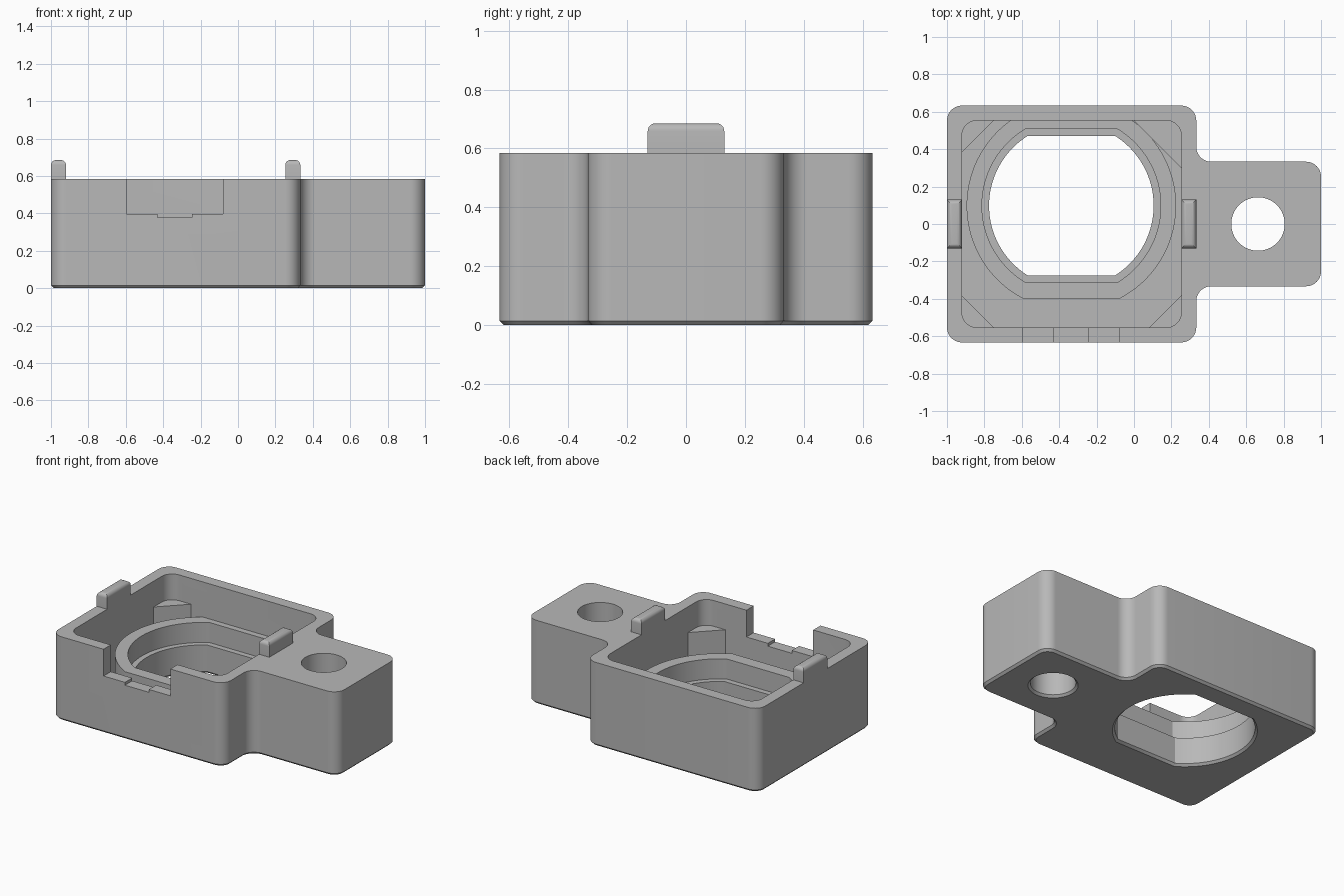
import bpy, bmesh
from math import sin, cos, asin, pi
from mathutils import Vector

cube = bpy.data.objects.get("Cube")
if cube:
    bpy.data.objects.remove(cube, do_unlink=True)

grey = bpy.data.materials.new("plain grey")
grey.use_nodes = True
grey.diffuse_color = (0.48, 0.48, 0.48, 1)
grey.node_tree.nodes["Principled BSDF"].inputs["Base Color"].default_value = grey.diffuse_color

TOP, FLOOR, RIM, LEDGE, POST = 0.585, 0.1, 0.34, 0.2, 0.405
W = 0.633          # half depth of the case
EDGE = 0.015       # bottom chamfer


def loft(name, *layers):
    """Solid through equal-length outlines, each given as (points, z)."""
    bm = bmesh.new()
    rings = [[bm.verts.new((x, y, z)) for x, y in pts] for pts, z in layers]
    n = len(rings[0])
    for lo, hi in zip(rings, rings[1:]):
        for i in range(n):
            j = (i + 1) % n
            bm.faces.new((lo[i], lo[j], hi[j], hi[i]))
    bm.faces.new(rings[0][::-1])
    bm.faces.new(rings[-1])
    bmesh.ops.recalc_face_normals(bm, faces=bm.faces[:])
    mesh = bpy.data.meshes.new(name)
    bm.to_mesh(mesh)
    bm.free()
    mesh.materials.append(grey)
    ob = bpy.data.objects.new(name, mesh)
    bpy.context.collection.objects.link(ob)
    return ob


def rounded(corners, radii, steps=10):
    """Outline with quarter-circle corners."""
    pts = []
    for i, (c, r) in enumerate(zip(corners, radii)):
        p = Vector(c)
        a = (Vector(corners[i - 1]) - p).normalized()
        b = (Vector(corners[(i + 1) % len(corners)]) - p).normalized()
        for k in range(steps + 1):
            t = k / steps * pi / 2
            pts.append(p + (a + b - b * cos(t) - a * sin(t)) * r)
    return pts


def rect(x0, x1, y0, y1):
    return [(x0, y0), (x1, y0), (x1, y1), (x0, y1)]


def case_outline(d):
    """Square housing with a narrower lug, inset by d."""
    s, lug = W - d, 0.333 - d
    corners = [(-1 + d, -s), (0.333 - d, -s), (0.333 - d, -lug), (1 - d, -lug),
               (1 - d, lug), (0.333 - d, lug), (0.333 - d, s), (-1 + d, s)]
    radii = [0.08 + d if i in (2, 5) else 0.08 - d for i in range(8)]
    return rounded(corners, radii)


def flatted(r, flat, steps=48):
    """Circle around the opening's centre, cut flat at front and back."""
    t = asin(flat / r)
    angles = [-t + 2 * t * k / steps for k in range(steps + 1)]
    return [(-0.335 + r * cos(a + s), 0.098 + r * sin(a + s))
            for s in (0, pi) for a in angles]


def circle(r, n=64):
    return [(0.663 + r * cos(2 * pi * k / n), r * sin(2 * pi * k / n)) for k in range(n)]


def combine(target, tool, operation):
    mod = target.modifiers.new(operation, 'BOOLEAN')
    mod.operation, mod.solver, mod.object = operation, 'EXACT', tool
    bpy.context.view_layer.objects.active = target
    bpy.ops.object.modifier_apply(modifier=mod.name)
    bpy.data.objects.remove(tool, do_unlink=True)


def cut(target, *layers):
    combine(target, loft("cutter", *layers), 'DIFFERENCE')


def add(target, *layers):
    combine(target, loft("addition", *layers), 'UNION')


# Outer case with chamfered underside
case = loft("case", (case_outline(EDGE), 0), (case_outline(0), EDGE), (case_outline(0), TOP))

# Rounded cavity
cavity = rounded(rect(-0.92, 0.253, -0.553, 0.553), [0.08] * 4)
cut(case, (cavity, FLOOR), (cavity, 1))

# Raised collar around the opening
collar = flatted(0.56, 0.498)
add(case, (collar, 0.05), (collar, RIM))

# Corner posts; the back one beside the lug is larger
for sx, sy, size in ((-1, -1, 0.17), (1, -1, 0.17), (-1, 1, 0.17), (1, 1, 0.255)):
    cx = 0.253 if sx > 0 else -0.92
    ox, oy = cx + sx * 0.03, sy * 0.583
    leg = size + 0.06
    tri = [(ox, oy), (ox - sx * leg, oy), (ox, oy - sy * leg)]
    add(case, (tri, 0.05), (tri, POST))

# Stepped opening with chamfered bottom edge
seat, bore = flatted(0.478, 0.412), flatted(0.44, 0.373)
cut(case, (seat, LEDGE), (seat, 0.5))
cut(case, (flatted(0.46, 0.393), -0.005), (bore, EDGE), (bore, 0.5))

# Screw hole in the lug
cut(case, (circle(0.163), -0.005), (circle(0.143), EDGE), (circle(0.143), 1))

# Stepped notch in the front wall
for x0, x1, z in ((-0.595, -0.08, 0.398), (-0.43, -0.245, 0.378)):
    slot = rect(x0, x1, -0.8, -0.5)
    cut(case, (slot, z), (slot, 1))

# Rounded clips on the side walls
clips = []
for name, x0 in (("right_clip", -1), ("left_clip", 0.253)):
    clip = loft(name, (rect(x0, x0 + 0.08, -0.13, 0.13), TOP),
                (rect(x0, x0 + 0.08, -0.13, 0.13), 0.685))
    bm = bmesh.new()
    bm.from_mesh(clip.data)
    upper = [e for e in bm.edges if all(v.co.z > 0.6 for v in e.verts)]
    bmesh.ops.bevel(bm, geom=upper, offset=0.026, segments=6, profile=0.5, affect='EDGES')
    bm.to_mesh(clip.data)
    bm.free()
    clips.append(clip)

# Smooth curved walls, crisp edges
for ob in [case] + clips:
    bpy.ops.object.select_all(action='DESELECT')
    ob.select_set(True)
    bpy.context.view_layer.objects.active = ob
    bpy.ops.object.shade_smooth_by_angle(angle=pi / 6)
